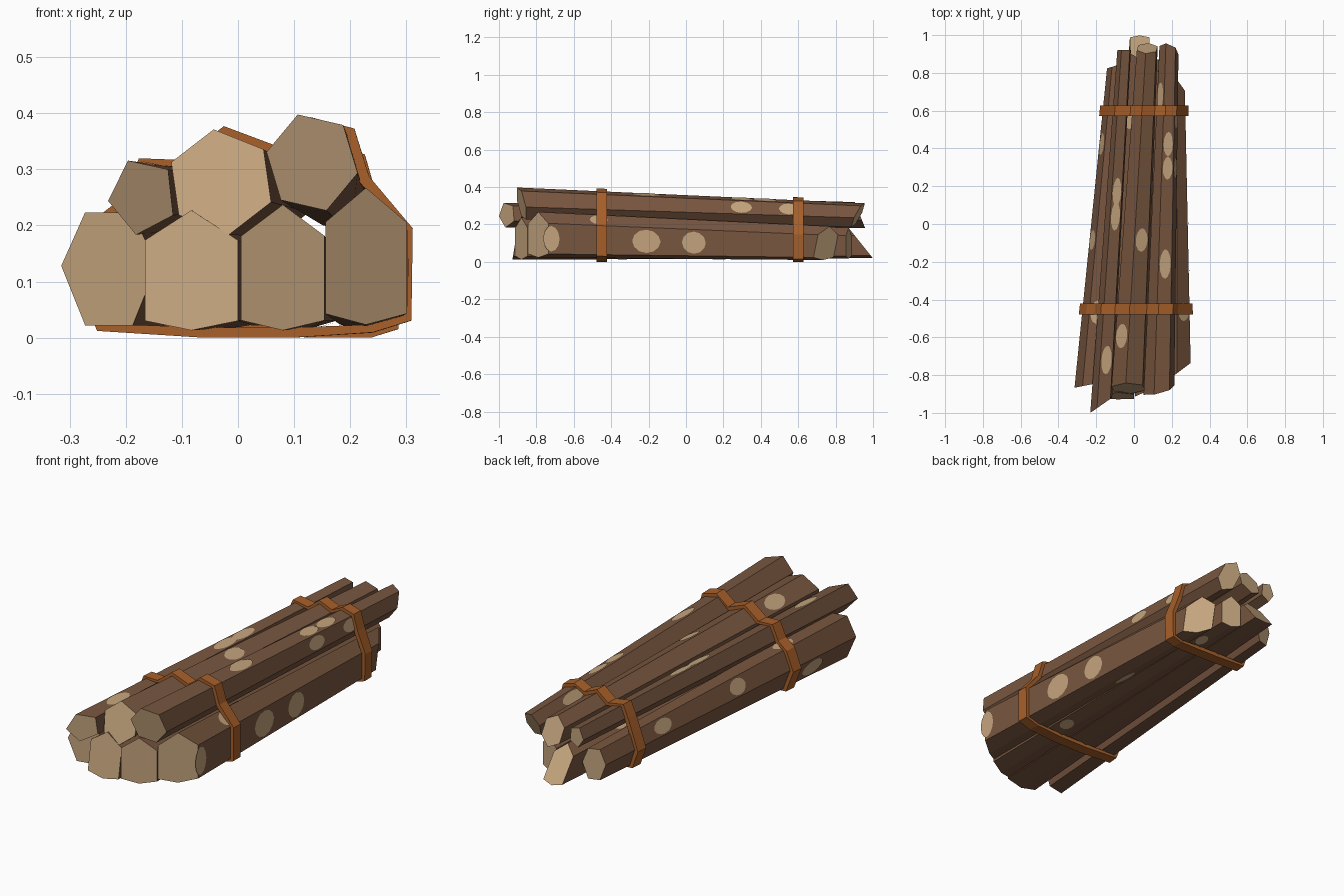
import bpy, math, random
from mathutils import Vector
from mathutils.bvhtree import BVHTree

if "Cube" in bpy.data.objects:
    bpy.data.objects.remove(bpy.data.objects["Cube"])

random.seed(4)


def material(name, rgb):
    m = bpy.data.materials.new(name)
    m.diffuse_color = (*[((c / 255 + 0.055) / 1.055) ** 2.4 for c in rgb], 1)
    m.use_nodes = True
    m.node_tree.nodes["Principled BSDF"].inputs["Base Color"].default_value = m.diffuse_color
    return m


BARK = material("brown_bark", (120, 86, 63))
WOOD = material("pale_wood", (196, 164, 125))
STRAP = material("orange_strap", (168, 96, 42))


def add_object(name, verts, faces, mats):
    me = bpy.data.meshes.new(name)
    me.from_pydata(verts, [], faces)
    for m in mats:
        me.materials.append(m)
    ob = bpy.data.objects.new(name, me)
    bpy.context.collection.objects.link(ob)
    return ob


def along(a, b, y):
    return a.lerp(b, (y - a.y) / (b.y - a.y))


def section(n, phase, cx, cz, rx, rz, y, slant_x, slant_z, flat):
    """Polygonal log section on a slanted saw cut; lower logs sag flat onto the ground."""
    pts = []
    for k in range(n):
        a = math.radians(phase) + math.tau * k / n
        dx, s = rx * math.cos(a), math.sin(a)
        if flat and s < -.01:
            s = -abs(s) ** .25
        dz = rz * s
        pts.append(Vector((cx + dx, y + slant_x * dx + slant_z * dz, cz + dz)))
    return pts


ends, all_verts, all_faces, sides = {}, [], [], []


def log(key, phase, cx, cz, rx, rz, back_x, front_cut, back_cut, n=6):
    """A tapering log with pale ends; a cut is (y, x slant, z slant)."""
    low = cz < .2
    f = section(n, phase, cx, cz, rx, rz, *front_cut, low)
    b = section(n, phase, back_x, .1 if low else .25, rx * .62, rz * .74, *back_cut, low)
    ends[key] = (f, b)
    quads = [((i + 1) % n, i, n + i, n + (i + 1) % n) for i in range(n)]
    ob = add_object("log_" + key.lower(), f + b,
                    quads + [tuple(range(n)), tuple(reversed(range(n, 2 * n)))], [BARK, WOOD])
    for p in ob.data.polygons:
        p.material_index = int(p.index >= n)
    base = len(all_verts)
    all_verts.extend(f + b)
    for i, q in enumerate(quads):
        all_faces.append([base + v for v in q])
        j = (i + 1) % n
        sides.append((f[i], f[j], b[i], b[j]))


# Bottom row, left to right
log("A", 0, -.23, .128, .085, .11, -.09, (-.85, .2, 0), (.84, .3, 0))
log("B", 90, -.083, .12, .096, .107, .03, (-.91, 0, .17), (.935, 0, -.8))
log("C", 90, .08, .125, .086, .112, .13, (-.88, .45, 0), (.87, -.3, 0))
log("D", 90, .228, .145, .083, .122, .225, (-.79, .75, 0), (.75, -1.2, .2))
# Top row, left to right
log("E", 115, -.17, .252, .062, .07, -.05, (-.957, .7, 0), (.92, 0, 0), n=5)
log("F", 98, -.03, .277, .096, .095, .07, (-.87, 0, .3), (.93, 0, -.4))
log("G", 108, .132, .312, .083, .09, .185, (-.88, .25, -.2), (.92, -.3, .5))

# Straps hugging the outermost log edges
RING = "A4 B3 C3 D3 D4 D5 G4 G5 G0 F5 F0 F1 E0 E1 A2 A3".split()


def strap(name, y, half=.028):
    def ring(yy, push):
        pts = [along(ends[k[0]][0][int(k[1])], ends[k[0]][1][int(k[1])], yy) for k in RING]
        c = sum(pts, Vector()) / len(pts)
        out = [p + (p - c).normalized() * push for p in pts]
        for p in out:
            p.z = max(p.z, 0)
        return out
    n = len(RING)
    rings = ring(y - half, -.004) + ring(y - half, .017) + ring(y + half, .017) + ring(y + half, -.004)
    faces = [(r * n + i, r * n + (i + 1) % n, (r + 1) % 4 * n + (i + 1) % n, (r + 1) % 4 * n + i)
             for r in range(4) for i in range(n)]
    add_object(name, rings, faces, [STRAP])


strap("front_strap", -.45)
strap("back_strap", .60)

# Peeled bark patches: thin oval plates on the log faces met from each side
tree = BVHTree.FromPolygons(all_verts, all_faces)
rays = []
for k in range(12):
    y = -.72 + .127 * k
    # across the top, inside the tapering width
    x = random.uniform(-.25, .27) * (1 - .2 * (y + .7)) + .04 * (y + .7)
    rays.append((Vector((x, y, 2)), Vector((0, 0, -1))))
    # right, left and underside in turn
    if k % 2 == 0:
        rays.append((Vector((2, y, random.uniform(.12, .33))), Vector((-1, 0, 0))))
    elif k % 4 == 1:
        rays.append((Vector((-2, y, random.uniform(.08, .28))), Vector((1, 0, 0))))
    else:
        rays.append((Vector((random.uniform(-.1, .2), y, -2)), Vector((0, 0, 1))))

verts, faces = [], []
STEPS = 6
for origin, d in rays:
    hit, normal, idx, dist = tree.ray_cast(origin, d)
    if hit is None:
        continue
    r = random.uniform(.04, .08)
    f0, f1, b0, b1 = sides[idx]
    start, left, right = len(verts), [], []
    for k in range(STEPS + 1):
        s = -math.cos(math.pi * k / STEPS)
        w = max(.08, math.sqrt(max(0, 1 - s * s))) * .42
        p, q = along(f0, b0, hit.y + s * r), along(f1, b1, hit.y + s * r)
        left.append(p.lerp(q, .5 - w) + normal * .003)
        right.append(p.lerp(q, .5 + w) + normal * .003)
    verts += left + right
    for k in range(STEPS):
        a, c = start + k, start + STEPS + 1 + k
        facing = (verts[a + 1] - verts[a]).cross(verts[c] - verts[a]).dot(normal)
        faces.append((a, a + 1, c + 1, c) if facing > 0 else (a, c, c + 1, a + 1))
add_object("peeled_patches", verts, faces, [WOOD])
